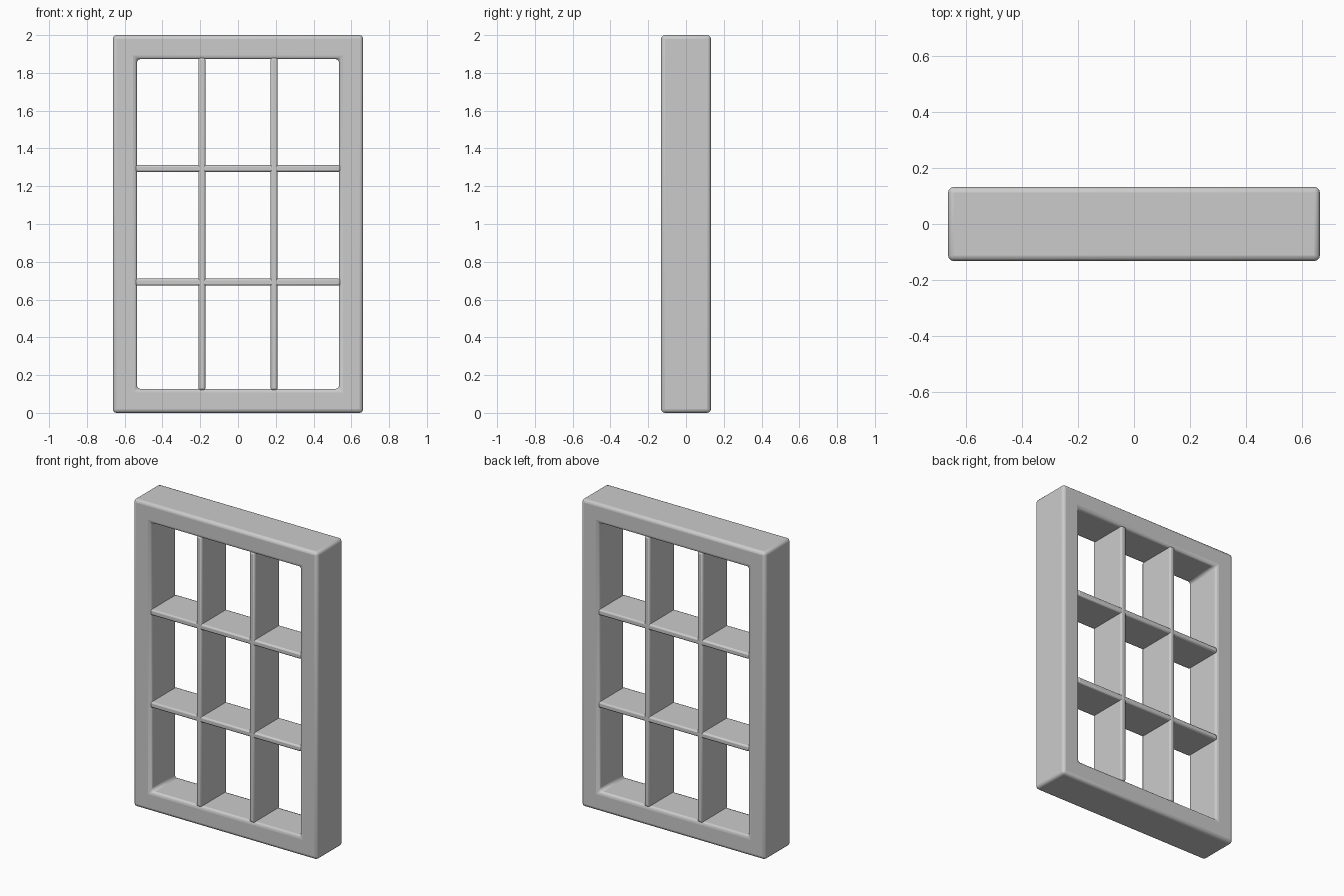
import bpy, bmesh

if "Cube" in bpy.data.objects:
    bpy.data.objects.remove(bpy.data.objects["Cube"])

W, D, H = 1.325, 0.264, 2.0      # outer size
BORDER = 0.127                   # frame border width
BAR = 0.037                      # glazing bar width


def finish(bm, name, bevel, segments):
    bmesh.ops.recalc_face_normals(bm, faces=bm.faces)
    mesh = bpy.data.meshes.new(name)
    bm.to_mesh(mesh)
    bm.free()
    ob = bpy.data.objects.new(name, mesh)
    bpy.context.collection.objects.link(ob)
    mod = ob.modifiers.new("rounded_edges", 'BEVEL')
    mod.width = bevel
    mod.segments = segments
    mod.limit_method = 'ANGLE'
    bpy.ops.object.select_all(action='DESELECT')
    ob.select_set(True)
    bpy.context.view_layer.objects.active = ob
    bpy.ops.object.shade_smooth_by_angle(angle=0.6)
    return ob


def rect(bm, w, h, y):
    corners = [(-1, -1), (1, -1), (1, 1), (-1, 1)]
    return [bm.verts.new((sx * w / 2, y, H / 2 + sz * h / 2)) for sx, sz in corners]


# Outer frame: a rectangular ring with mitred corners
bm = bmesh.new()
rings = [rect(bm, W, H, -D / 2),
         rect(bm, W - 2 * BORDER, H - 2 * BORDER, -D / 2),
         rect(bm, W - 2 * BORDER, H - 2 * BORDER, D / 2),
         rect(bm, W, H, D / 2)]
for a, b in zip(rings, rings[1:] + rings[:1]):
    for i in range(4):
        j = (i + 1) % 4
        bm.faces.new((a[i], a[j], b[j], b[i]))
finish(bm, "frame", 0.02, 3)


def bar(name, size, x, z):
    bm = bmesh.new()
    bmesh.ops.create_cube(bm, size=1)
    bmesh.ops.scale(bm, vec=size, verts=bm.verts)
    bmesh.ops.translate(bm, vec=(x, 0, z), verts=bm.verts)
    finish(bm, name, 0.01, 2)


# Glazing bars, two each way, running the full depth of the frame
inner_w, inner_h = W - 2 * BORDER + 0.012, H - 2 * BORDER + 0.012
for s, side in ((-1, "left"), (1, "right")):
    bar(f"vertical_bar_{side}", (BAR, D - 0.002, inner_h), s * 0.191, H / 2)
for s, side in ((-1, "lower"), (1, "upper")):
    bar(f"horizontal_bar_{side}", (inner_w, D - 0.004, BAR), 0, 0.993 + s * 0.301)
